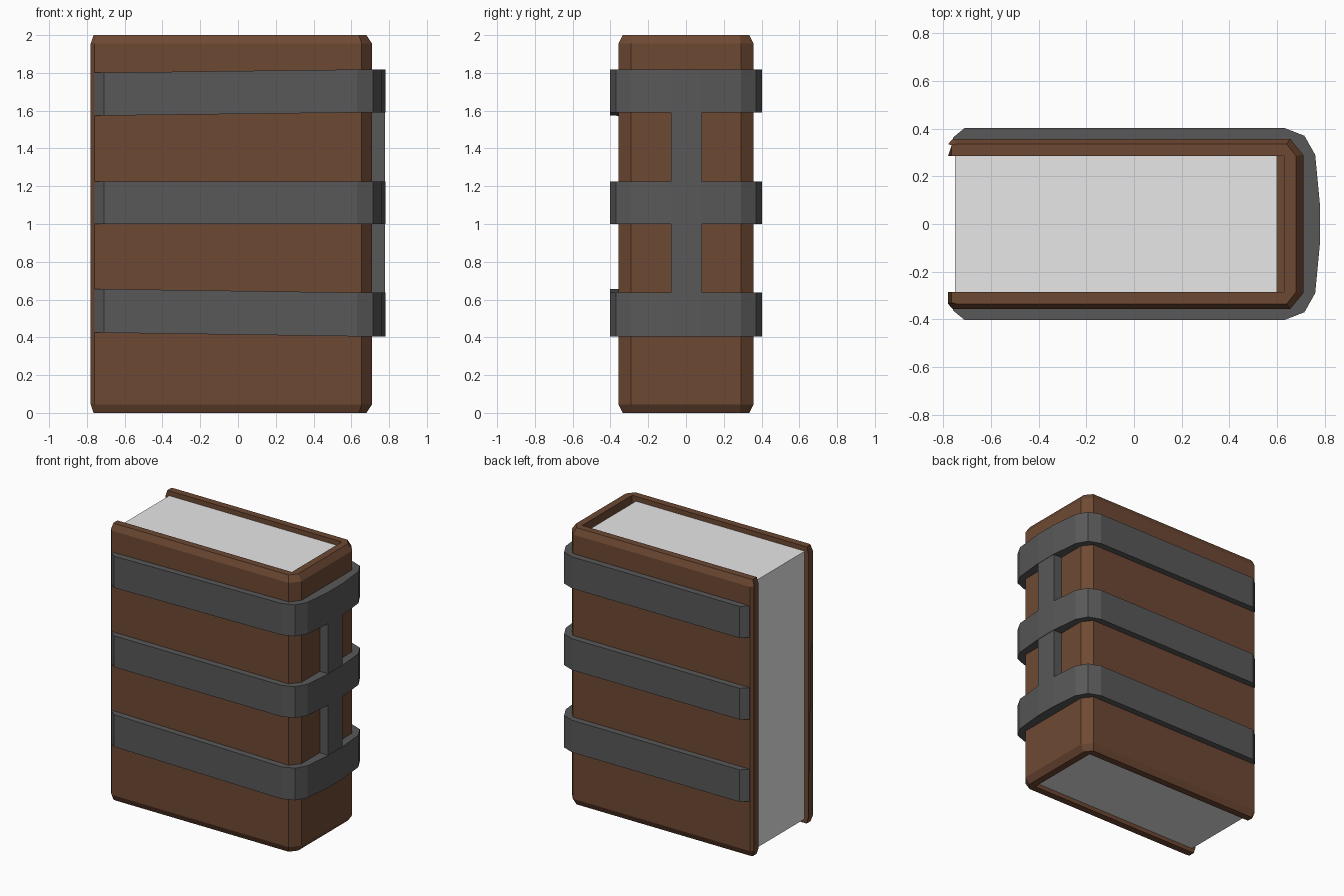
import bpy, bmesh

if "Cube" in bpy.data.objects:
    bpy.data.objects.remove(bpy.data.objects["Cube"])


def material(name, rgb):
    m = bpy.data.materials.new(name)
    m.diffuse_color = (*rgb, 1)
    m.use_nodes = True
    m.node_tree.nodes["Principled BSDF"].inputs["Base Color"].default_value = m.diffuse_color
    return m


LEATHER = material("brown leather", (0.155, 0.066, 0.033))
IRON = material("dark grey metal", (0.098, 0.098, 0.098))
PAPER = material("off white paper", (0.8, 0.8, 0.8))


def finish(name, bm, mat):
    bmesh.ops.recalc_face_normals(bm, faces=bm.faces)
    me = bpy.data.meshes.new(name)
    bm.to_mesh(me)
    bm.free()
    me.materials.append(mat)
    ob = bpy.data.objects.new(name, me)
    bpy.context.collection.objects.link(ob)
    return ob


def sweep(name, sections, mat):
    """Skin a row of closed cross-sections and cap both ends."""
    bm = bmesh.new()
    rings = [[bm.verts.new(p) for p in s] for s in sections]
    n = len(rings[0])
    for a, b in zip(rings, rings[1:]):
        for i in range(n):
            j = (i + 1) % n
            bm.faces.new((a[i], a[j], b[j], b[i]))
    bm.faces.new(rings[0])
    bm.faces.new(rings[-1])
    return finish(name, bm, mat)


def box(name, lo, hi, mat):
    bm = bmesh.new()
    bmesh.ops.create_cube(bm, size=1)
    for v in bm.verts:
        v.co = [lo[i] + (v.co[i] + 0.5) * (hi[i] - lo[i]) for i in range(3)]
    return finish(name, bm, mat)


def mirrored(half):
    """Half path on the front side, continued round the spine to the back."""
    return half + [(x, -y) for x, y in reversed(half)]


# Cover: U-shaped wrap with chamfered outer edges
outer = mirrored([(-0.78, -0.335), (-0.76, -0.357), (0.655, -0.357), (0.71, -0.29)])
rim = mirrored([(-0.75, -0.332), (-0.745, -0.335), (0.64, -0.335), (0.68, -0.285)])
inner = mirrored([(-0.78, -0.285), (-0.76, -0.285), (0.63, -0.285), (0.63, -0.28)])
rim[0] = (-0.765, -0.33)
rim[-1] = (-0.765, 0.33)
inner_rim = [(max(x, -0.765), y) for x, y in inner]
sweep("cover", [[(*o, 0.045), (*o, 1.955), (*r, 2.0), (*q, 2.0),
                 (*i, 1.955), (*i, 0.045), (*q, 0.0), (*r, 0.0)]
                for o, r, i, q in zip(outer, rim, inner, inner_rim)], LEATHER)

# Spine lining and page block
box("spine_lining", (0.595, -0.286, 0.06), (0.64, 0.286, 1.94), LEATHER)
box("pages", (-0.75, -0.287, 0.03), (0.60, 0.287, 1.965), PAPER)

# Three metal straps, slightly converging on the front cover
s_out = mirrored([(-0.76, -0.362), (-0.71, -0.403), (0.63, -0.403),
                  (0.715, -0.37), (0.76, -0.29), (0.78, -0.08)])
s_in = mirrored([(-0.76, -0.345), (-0.71, -0.345), (0.63, -0.345),
                 (0.68, -0.31), (0.70, -0.28), (0.70, -0.08)])
for name, z0, z1, tilt in (("lower_strap", 0.405, 0.637, 0.02),
                           ("middle_strap", 1.0, 1.226, 0.0),
                           ("upper_strap", 1.59, 1.818, -0.017)):
    sections = []
    for o, i in zip(s_out, s_in):
        dz = tilt * max(0, (0.63 - o[0]) / 1.39) if o[1] < 0 else 0
        sections.append([(*o, z0 + dz), (*o, z1 + dz), (*i, z1 + dz), (*i, z0 + dz)])
    sweep(name, sections, IRON)

# Upright bars joining the straps along the spine
for name, z0, z1 in (("lower_spine_bar", 0.63, 1.005), ("upper_spine_bar", 1.22, 1.595)):
    box(name, (0.70, -0.08, z0), (0.777, 0.085, z1), IRON)
